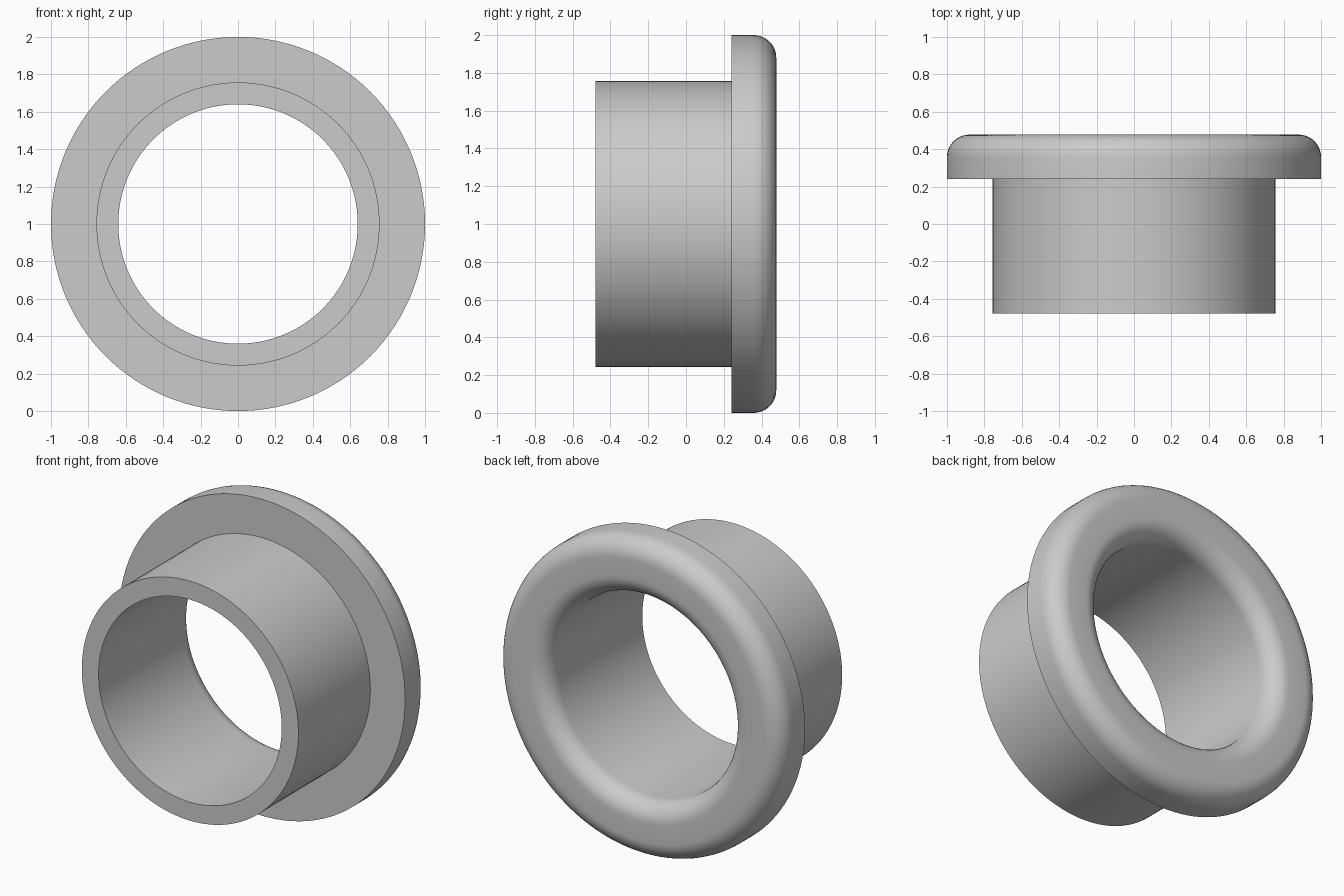
import bpy, bmesh, math
from mathutils import Matrix, Vector

cube = bpy.data.objects.get("Cube")
if cube:
    bpy.data.objects.remove(cube, do_unlink=True)

BORE, TUBE, RIM = 0.64, 0.757, 1.0
FRONT, STEP, BACK = -0.478, 0.24, 0.478
FILLET, ARC_STEPS, SIDES = 0.12, 10, 128


def material(name, color):
    mat = bpy.data.materials.new(name)
    mat.use_nodes = True
    mat.diffuse_color = color
    mat.node_tree.nodes["Principled BSDF"].inputs["Base Color"].default_value = color
    return mat


def fillet(radius, start, end):
    """Quarter-round at the back of the flange, as (radius, y) points."""
    angles = [math.radians(start + (end - start) * i / ARC_STEPS)
              for i in range(ARC_STEPS + 1)]
    return [(radius + FILLET * math.cos(a), BACK - FILLET + FILLET * math.sin(a))
            for a in angles]


# Cross-section: tube end, flange step, rounded rim, rounded bore mouth
profile = [(BORE, FRONT), (TUBE, FRONT), (TUBE, STEP), (RIM, STEP)]
profile += fillet(RIM - FILLET, 0, 90)
profile += fillet(BORE + FILLET, 90, 180)

# Revolve the section around the y axis
bm = bmesh.new()
verts = [bm.verts.new((r, y, 0)) for r, y in profile]
edges = [bm.edges.new((a, b)) for a, b in zip(verts, verts[1:] + verts[:1])]
bmesh.ops.spin(bm, geom=verts + edges, cent=(0, 0, 0), axis=(0, 1, 0),
               angle=math.tau, steps=SIDES, use_merge=True)
bmesh.ops.remove_doubles(bm, verts=bm.verts[:], dist=0.0001)
bmesh.ops.recalc_face_normals(bm, faces=bm.faces[:])
bm.transform(Matrix.Translation(Vector((0, 0, RIM))))

mesh = bpy.data.meshes.new("flanged_bushing")
bm.to_mesh(mesh)
bm.free()
bushing = bpy.data.objects.new("flanged_bushing", mesh)
bpy.context.collection.objects.link(bushing)
mesh.materials.append(material("light_grey", (0.6, 0.6, 0.6, 1)))

# Smooth the round surfaces, keep the machined edges sharp
bpy.ops.object.select_all(action="DESELECT")
bushing.select_set(True)
bpy.context.view_layer.objects.active = bushing
bpy.ops.object.shade_smooth_by_angle(angle=math.radians(30))
